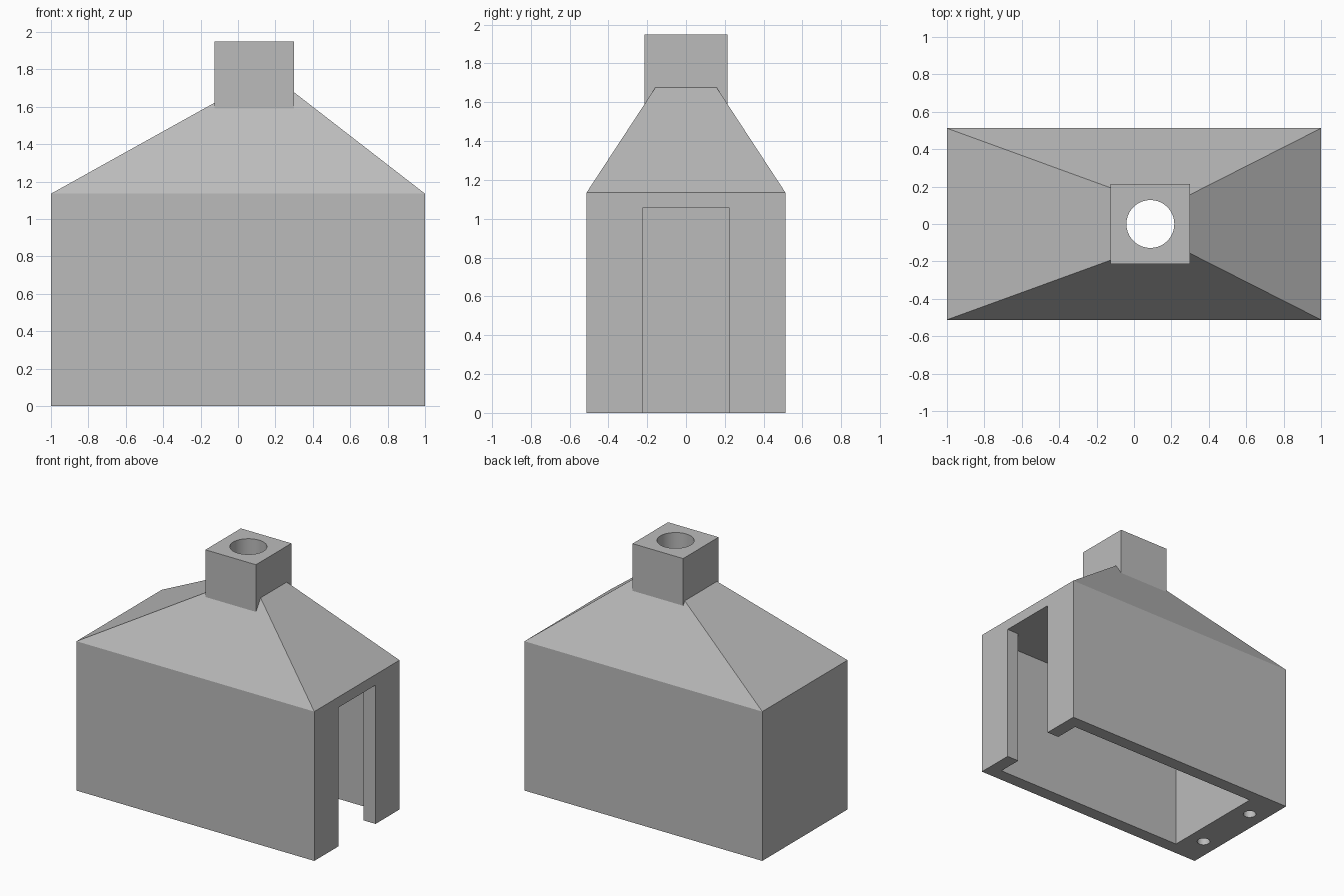
import bpy
import bmesh

cube = bpy.data.objects.get("Cube")
if cube:
    bpy.data.objects.remove(cube, do_unlink=True)

grey = bpy.data.materials.new("plain grey")
grey.use_nodes = True
grey.diffuse_color = (0.5, 0.5, 0.5, 1)
grey.node_tree.nodes["Principled BSDF"].inputs["Base Color"].default_value = (0.5, 0.5, 0.5, 1)


def finish(name, bm):
    bmesh.ops.recalc_face_normals(bm, faces=bm.faces)
    mesh = bpy.data.meshes.new(name)
    bm.to_mesh(mesh)
    bm.free()
    mesh.materials.append(grey)
    obj = bpy.data.objects.new(name, mesh)
    bpy.context.collection.objects.link(obj)
    return obj


def loft(name, levels):
    """Solid through stacked rectangles: (x0, x1, half_depth, z)."""
    bm = bmesh.new()
    rings = [[bm.verts.new(p) for p in
              ((x0, -h, z), (x1, -h, z), (x1, h, z), (x0, h, z))]
             for x0, x1, h, z in levels]
    for low, high in zip(rings, rings[1:]):
        for i in range(4):
            j = (i + 1) % 4
            bm.faces.new((low[i], low[j], high[j], high[i]))
    bm.faces.new(rings[0][::-1])
    bm.faces.new(rings[-1])
    return finish(name, bm)


def box(name, x0, x1, half_depth, z0, z1):
    return loft(name, [(x0, x1, half_depth, z0), (x0, x1, half_depth, z1)])


def cylinder(name, x, y, radius, z0, z1):
    bm = bmesh.new()
    bmesh.ops.create_cone(bm, cap_ends=True, segments=64, radius1=radius,
                          radius2=radius, depth=z1 - z0)
    bmesh.ops.translate(bm, vec=(x, y, (z0 + z1) / 2), verts=bm.verts)
    return finish(name, bm)


def combine(target, other, operation):
    """Apply a boolean and remove the helper."""
    bpy.context.view_layer.objects.active = target
    mod = target.modifiers.new(operation, 'BOOLEAN')
    mod.operation = operation
    mod.solver = 'EXACT'
    mod.object = other
    bpy.ops.object.modifier_apply(modifier=mod.name)
    bpy.data.objects.remove(other, do_unlink=True)


# Walls and off-centre hipped roof
house = loft("house_shell", [(-1, 1, 0.512, 0), (-1, 1, 0.512, 1.135),
                             (-0.025, 0.3, 0.157, 1.677)])

# Square chimney
combine(house, box("chimney", -0.125, 0.3, 0.213, 1.4, 1.95), 'UNION')

# Room open below, and doorway of the same height
ceiling = 1.055
combine(house, box("room_cutter", -0.74, 0.9, 0.412, -0.1, ceiling), 'DIFFERENCE')
combine(house, box("door_cutter", 0.5, 1.1, 0.224, -0.1, ceiling), 'DIFFERENCE')

# Flue and the two holes under the thick end wall
combine(house, cylinder("flue_cutter", 0.0875, 0, 0.128, 0.9, 2.1), 'DIFFERENCE')
for side in (-1, 1):
    combine(house, cylinder("hole_cutter", -0.87, side * 0.258, 0.046, -0.1, 0.3),
            'DIFFERENCE')

bpy.ops.object.select_all(action='DESELECT')
house.select_set(True)
bpy.context.view_layer.objects.active = house
bpy.ops.object.shade_smooth_by_angle(angle=0.35)
